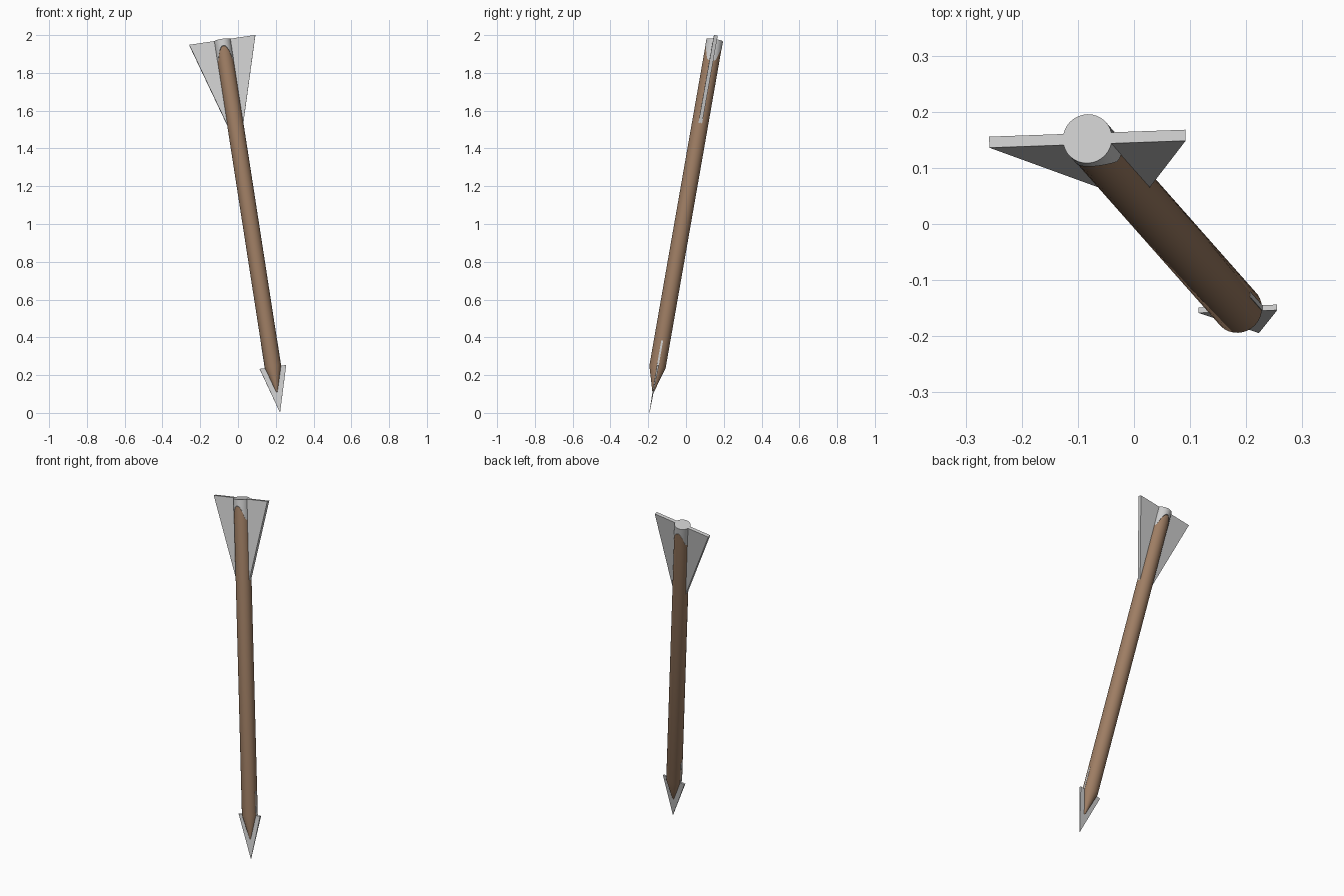
import bpy, bmesh, math
from mathutils import Vector, Matrix

if "Cube" in bpy.data.objects:
    bpy.data.objects.remove(bpy.data.objects["Cube"])

# Arrow frame: origin at the rear cap, local z up the shaft, local x across the fins
up = Vector((-0.268, 0.303, 1.73)).normalized()
across = Vector((0.35, 0.012, 0.05))
across = (across - up * across.dot(up)).normalized()
frame = Matrix((across, up.cross(across), up)).transposed().to_4x4()
frame.translation = (-0.083, 0.152, 1.973)
R, SIDES = 0.0435, 32


def material(name, rgb):
    m = bpy.data.materials.new(name)
    m.diffuse_color = (*rgb, 1)
    m.use_nodes = True
    m.node_tree.nodes["Principled BSDF"].inputs["Base Color"].default_value = m.diffuse_color
    return m


wood = material("brown wood", (0.34, 0.205, 0.125))
grey = material("light grey", (0.6, 0.6, 0.6))


def add(name, bm, mat, smooth=False):
    bmesh.ops.recalc_face_normals(bm, faces=bm.faces)
    me = bpy.data.meshes.new(name)
    bm.to_mesh(me)
    bm.free()
    me.transform(frame)
    me.materials.append(mat)
    ob = bpy.data.objects.new(name, me)
    bpy.context.collection.objects.link(ob)
    if smooth:
        bpy.ops.object.select_all(action='DESELECT')
        ob.select_set(True)
        bpy.context.view_layer.objects.active = ob
        bpy.ops.object.shade_smooth_by_angle(angle=math.radians(30))


def turned(name, levels, mat):
    """Round part; levels are (radius, height function of angle)."""
    bm = bmesh.new()
    rings = []
    for r, h in levels:
        ring = []
        for i in range(SIDES):
            a = 2 * math.pi * i / SIDES
            ring.append(bm.verts.new((r * math.cos(a), r * math.sin(a), h(a))))
        rings.append(ring)
    for lo, hi in zip(rings, rings[1:]):
        for i in range(SIDES):
            j = (i + 1) % SIDES
            bm.faces.new((lo[i], lo[j], hi[j], hi[i]))
    bm.faces.new(rings[0])
    bm.faces.new(rings[-1])
    add(name, bm, mat, True)


def plate(name, half, mat):
    """Flat symmetric plate; half is (x, z, half thickness) down the right side."""
    outline = half + [(-x, z, t) for x, z, t in reversed(half) if x > 0]
    bm = bmesh.new()
    front = [bm.verts.new((x, -t, z)) for x, z, t in outline]
    back = [bm.verts.new((x, t, z)) for x, z, t in outline]
    bm.faces.new(front)
    bm.faces.new(back)
    for i in range(len(outline)):
        j = (i + 1) % len(outline)
        bm.faces.new((front[i], front[j], back[j], back[i]))
    add(name, bm, mat)


# Shaft with its pointed lower end
turned("shaft", [(0.0004, lambda a: -1.925), (R, lambda a: -1.777),
                 (R, lambda a: -0.002)], wood)

# Rear sleeve, its lower edge notched between the fins
turned("rear_sleeve", [(R + 0.0008, lambda a: -0.115 + 0.08 * max(0, abs(math.sin(a)) - 0.5) / 0.5),
                       (R + 0.0008, lambda a: 0)], grey)

# Fins
plate("fins", [(0.177, 0, 0.01), (0.042, -0.46, 0.01)], grey)

# Arrowhead blade with a neck that just breaks the shaft surface
plate("arrowhead", [(R + 0.0006, -1.64, 0.005), (R + 0.0006, -1.777, 0.005),
                    (0.071, -1.777, 0.005), (0, -2.026, 0.001)], grey)
